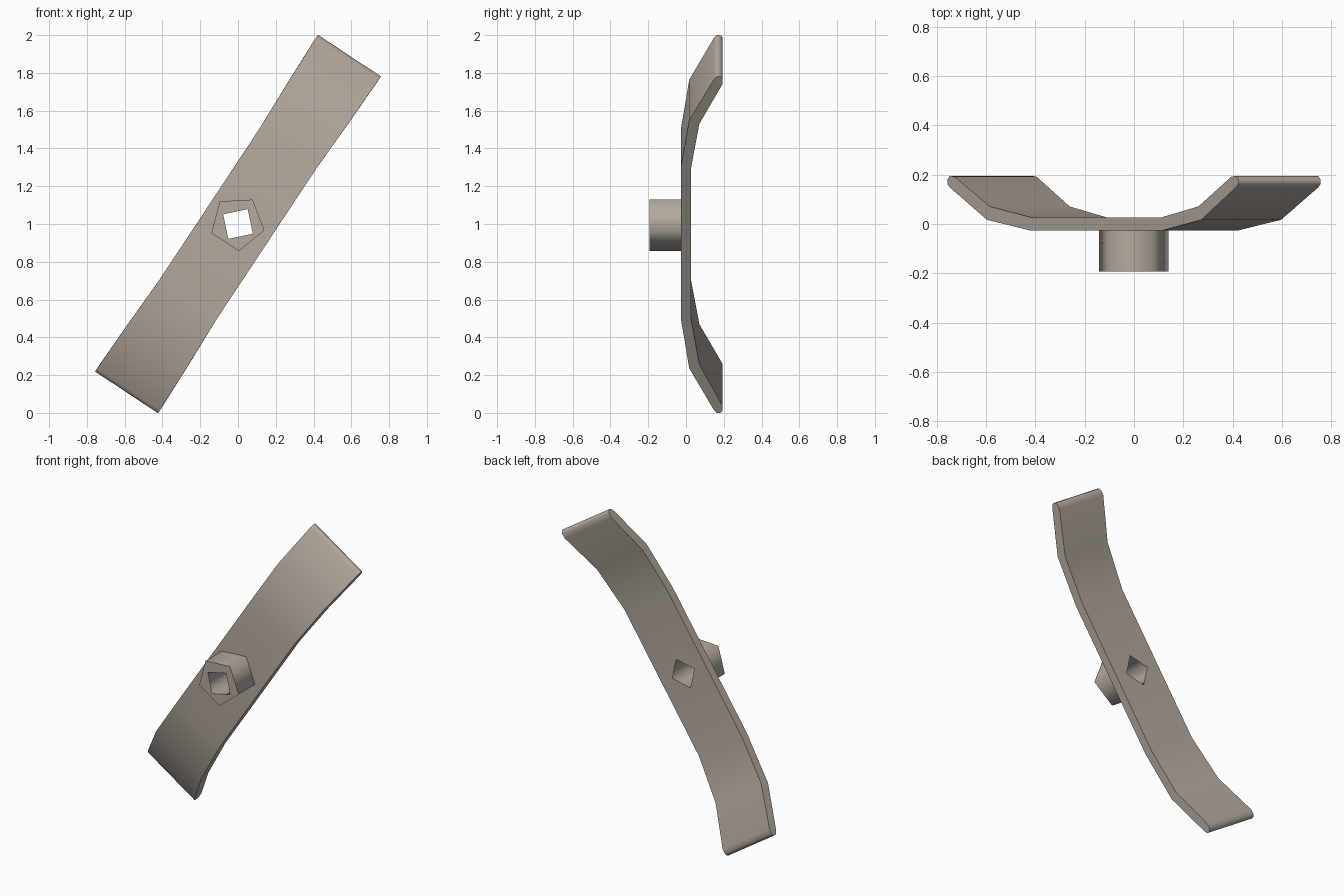
import bpy, bmesh
from math import radians, sin, cos

if "Cube" in bpy.data.objects:
    bpy.data.objects.remove(bpy.data.objects["Cube"])

TILT = radians(33.5)

stone = bpy.data.materials.new("warm_grey")
stone.diffuse_color = (0.46, 0.40, 0.35, 1)
stone.use_nodes = True
stone.node_tree.nodes["Principled BSDF"].inputs["Base Color"].default_value = stone.diffuse_color


def make(name, bm):
    bmesh.ops.recalc_face_normals(bm, faces=bm.faces)
    me = bpy.data.meshes.new(name)
    bm.to_mesh(me)
    bm.free()
    me.materials.append(stone)
    ob = bpy.data.objects.new(name, me)
    bpy.context.collection.objects.link(ob)
    return ob


def prism(name, sides, radius, start, y0, y1, cx=0, cz=1):
    """Regular prism along y."""
    bm = bmesh.new()
    angles = [radians(start + 360 * i / sides) for i in range(sides)]
    rings = [[bm.verts.new((cx + radius * cos(a), y, cz + radius * sin(a))) for a in angles]
             for y in (y0, y1)]
    for ring in rings:
        bm.faces.new(ring)
    for i in range(sides):
        j = (i + 1) % sides
        bm.faces.new((rings[0][i], rings[0][j], rings[1][j], rings[1][i]))
    return make(name, bm)


def shade(ob, limit):
    """Smooth shading; edges along y (hub and hole walls) stay soft."""
    bm = bmesh.new()
    bm.from_mesh(ob.data)
    for f in bm.faces:
        f.smooth = True
    for e in bm.edges:
        d = (e.verts[0].co - e.verts[1].co).normalized()
        e.smooth = abs(d.y) > 0.999 or e.calc_face_angle(0) < limit
    bm.to_mesh(ob.data)
    bm.free()


# Bent bar: front (along, y), back (along, y), half width
half = [
    (0.48, -0.027, 0.48, 0.027, 0.184),
    (0.787, 0.017, 0.765, 0.071, 0.194),
    (1.05, 0.148, 1.02, 0.193, 0.2),
    (1.066, 0.161, 1.05, 0.194, 0.2),
    (1.069, 0.172, 1.064, 0.186, 0.2),
]
sections = [(-a, b, -c, d, w) for a, b, c, d, w in reversed(half)] + half
bm = bmesh.new()
rings = []
for sf, yf, sb, yb, w in sections:
    ring = []
    for x, y, s in ((-w, yf, sf), (w, yf, sf), (w, yb, sb), (-w, yb, sb)):
        ring.append(bm.verts.new((x * cos(TILT) + s * sin(TILT), y,
                                  1 - x * sin(TILT) + s * cos(TILT))))
    rings.append(ring)
for a, b in zip(rings, rings[1:]):
    for i in range(4):
        j = (i + 1) % 4
        bm.faces.new((a[i], a[j], b[j], b[i]))
bm.faces.new(rings[0])
bm.faces.new(rings[-1])
bar = make("bent_bar", bm)

# Five-sided hub on the front
hub = prism("hub", 5, 0.148, -87, -0.193, -0.027, -0.003, 1.005)

# Square hole through hub and bar
cutter = prism("hole_cutter", 4, 0.094, 57, -0.4, 0.4)
cutter.hide_render = True

for ob in (bar, hub):
    bpy.ops.object.select_all(action='DESELECT')
    bpy.context.view_layer.objects.active = ob
    ob.select_set(True)
    mod = ob.modifiers.new("hole", 'BOOLEAN')
    mod.operation = 'DIFFERENCE'
    mod.solver = 'EXACT'
    mod.object = cutter
    bpy.ops.object.modifier_apply(modifier=mod.name)
    shade(ob, radians(45))
bpy.data.objects.remove(cutter)
